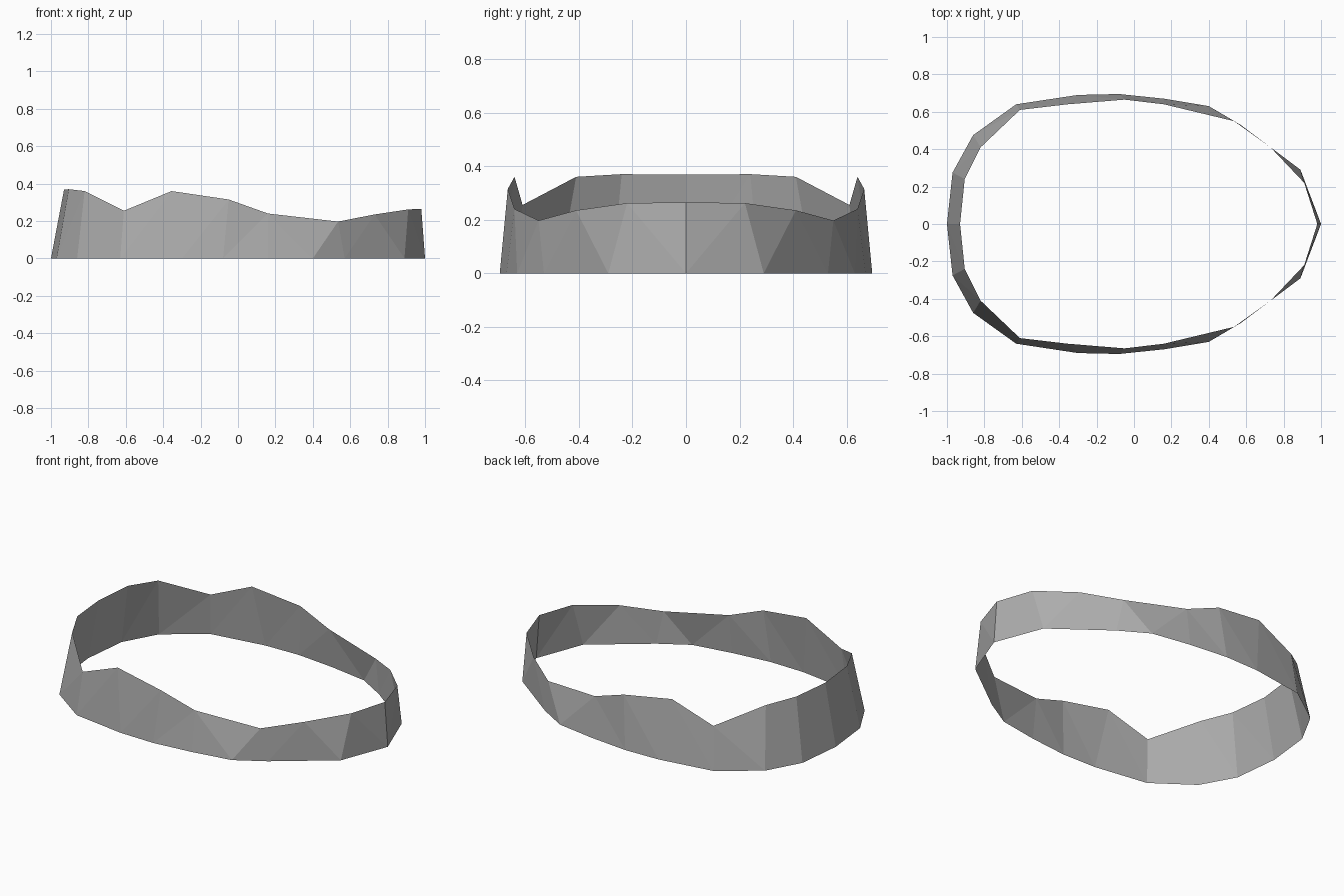
import bpy
import bmesh

cube = bpy.data.objects.get("Cube")
if cube:
    bpy.data.objects.remove(cube, do_unlink=True)

# Plain grey surface
grey = bpy.data.materials.new("plain grey")
grey.use_nodes = True
colour = (0.42, 0.42, 0.42, 1)
grey.diffuse_color = colour
grey.node_tree.nodes["Principled BSDF"].inputs["Base Color"].default_value = colour

# Half outlines, running from the narrow +x end round to the wide -x end
lower = [(1, 0), (.89, .29), (.57, .53), (.4, .63), (.16, .67), (-.08, .695),
         (-.3, .69), (-.63, .64), (-.86, .475), (-.97, .275), (-1, 0)]
upper = [(.98, 0, .265), (.91, .22, .262), (.73, .41, .235), (.535, .55, .197),
         (.16, .64, .24), (-.05, .665, .315), (-.355, .64, .36),
         (-.61, .61, .255), (-.82, .41, .36), (-.905, .24, .37), (-.93, 0, .368)]


def add_half(bm, side):
    """Bridge the two outlines with triangles, on one side of the band."""
    low = [bm.verts.new((x, y * side, 0)) for x, y in lower]
    top = [bm.verts.new((x, y * side, z)) for x, y, z in upper]
    for i in range(len(low) - 1):
        a, b, c, d = low[i], low[i + 1], top[i + 1], top[i]
        # The fold direction changes halfway along
        tris = [(a, b, c), (a, c, d)] if i < 4 else [(a, b, d), (b, c, d)]
        for tri in tris:
            bm.faces.new(tri if side > 0 else tri[::-1])


# Thin open band with a wavy upper edge
bm = bmesh.new()
for side in (1, -1):
    add_half(bm, side)
bmesh.ops.remove_doubles(bm, verts=bm.verts, dist=0.0005)
mesh = bpy.data.meshes.new("band")
bm.to_mesh(mesh)
bm.free()
mesh.materials.append(grey)
band = bpy.data.objects.new("band", mesh)
bpy.context.collection.objects.link(band)
